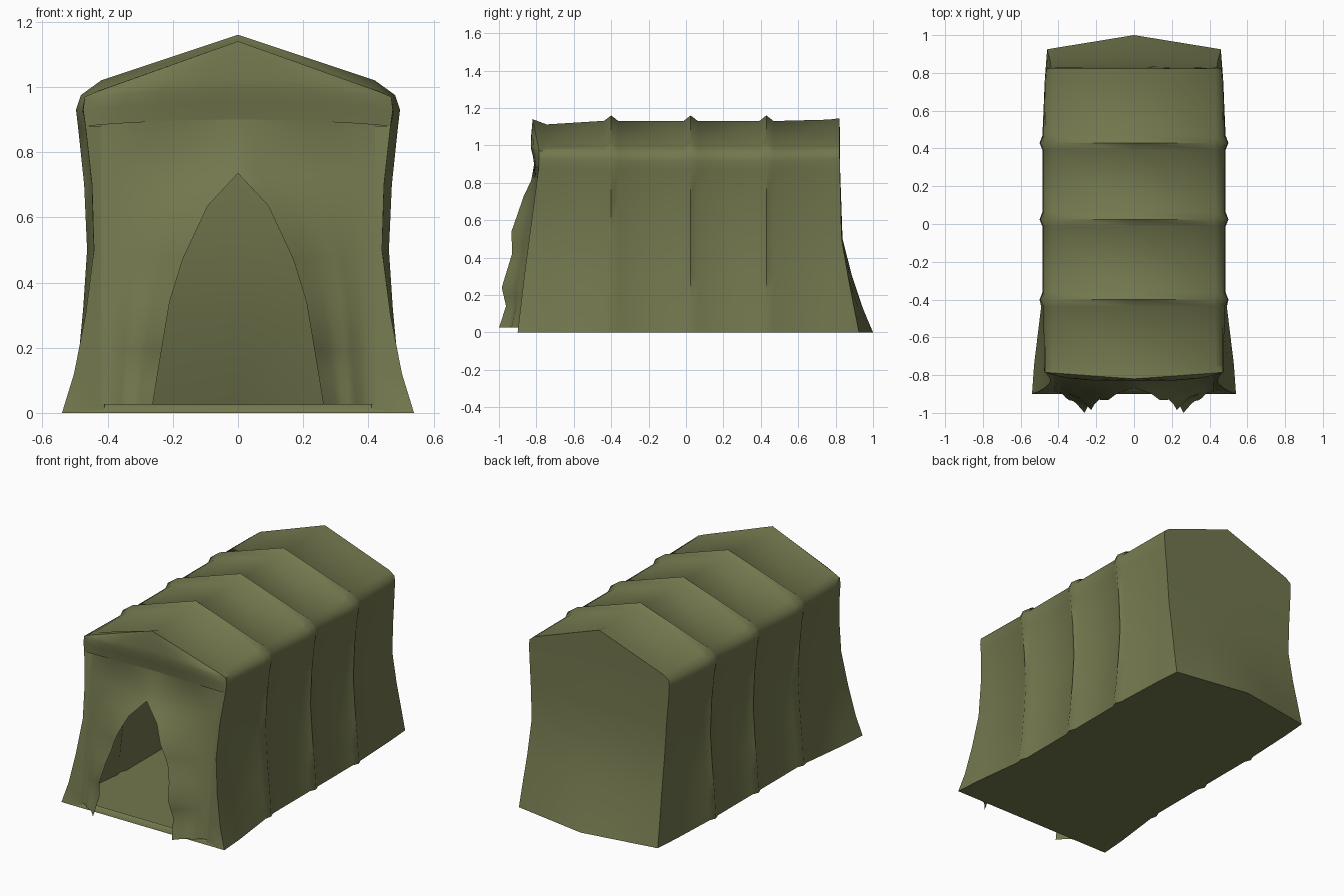
import bpy, bmesh

if "Cube" in bpy.data.objects:
    bpy.data.objects.remove(bpy.data.objects["Cube"])

olive = bpy.data.materials.new("olive_canvas")
olive.diffuse_color = (0.17, 0.185, 0.075, 1)
olive.use_nodes = True
olive.node_tree.nodes["Principled BSDF"].inputs["Base Color"].default_value = olive.diffuse_color


def lerp(table, v):
    """Piecewise linear lookup in a list of (key, value)."""
    if v <= table[0][0]:
        return table[0][1]
    for (a, p), (b, q) in zip(table, table[1:]):
        if v <= b:
            return p + (q - p) * (v - a) / (b - a)
    return table[-1][1]


def sheet(name, grids, angle=0.6):
    """Cloth sheet from one or more grids of points; row x column faces outward."""
    bm = bmesh.new()
    for rows in grids:
        vs = [[bm.verts.new(p) for p in r] for r in rows]
        for r, s in zip(vs, vs[1:]):
            for j in range(len(r) - 1):
                bm.faces.new((r[j], s[j], s[j + 1], r[j + 1]))
    bmesh.ops.remove_doubles(bm, verts=bm.verts, dist=0.0005)
    bmesh.ops.dissolve_degenerate(bm, edges=bm.edges, dist=0.0001)
    me = bpy.data.meshes.new(name)
    bm.to_mesh(me)
    bm.free()
    ob = bpy.data.objects.new(name, me)
    bpy.context.collection.objects.link(ob)
    me.materials.append(olive)
    bpy.ops.object.select_all(action='DESELECT')
    ob.select_set(True)
    bpy.context.view_layer.objects.active = ob
    bpy.ops.object.shade_smooth_by_angle(angle=angle)
    return ob


# Half profiles (x, z) from the ground to the ridge
MID = [(.485, 0), (.472, .12), (.455, .3), (.445, .5), (.45, .7), (.468, .87), (.48, .92), (.472, .96), (.43, .99), (0, 1.13)]
RIB = [(.5, 0), (.492, .14), (.475, .32), (.463, .5), (.472, .7), (.49, .87), (.497, .93), (.482, .975), (.42, 1.02), (0, 1.16)]
FRONT = [(.54, 0), (.503, .12), (.468, .3), (.442, .5), (.448, .7), (.468, .88), (.475, .93), (.47, .97), (.43, .987), (0, 1.14)]
BACK = [(.46, 0), (.455, .12), (.445, .3), (.44, .5), (.45, .7), (.462, .87), (.465, .93), (.462, .965), (.43, .99), (0, 1.145)]

# Lean of the end walls (z, y)
FRONT_Y = [(0, -.9), (.3, -.865), (.6, -.825), (.9, -.785), (.97, -.785), (1.14, -.82)]
BACK_Y = [(0, .925), (.15, .895), (.36, .855), (.5, .832), (.9, .822), (1.145, .822)]
BACK_BULGE = [(0, .075), (.2, .03), (.5, .005), (1, 0)]


def blend(a, b, t):
    return [(p[0] + (q[0] - p[0]) * t, p[1] + (q[1] - p[1]) * t) for p, q in zip(a, b)]


def section(half, y):
    """Mirror a half profile into a full arch; y is a number or function of z."""
    fy = y if callable(y) else (lambda z: y)
    return [(x, fy(z), z) for x, z in half] + [(-x, fy(z), z) for x, z in half[-2::-1]]


# Canopy: side walls and roof with three pole ridges
dip = blend(MID, FRONT, .8)
dip[-1] = (0, 1.112)
stations = [section(FRONT, lambda z: lerp(FRONT_Y, z)), section(dip, -.745)]
for y in (-.4, .025, .43):
    before = blend(MID, FRONT, .12) if y < -.3 else MID
    stations += [section(before, y - .038), section(RIB, y), section(MID, y + .038)]
stations += [section(blend(MID, BACK, .5), .76), section(BACK, lambda z: lerp(BACK_Y, z))]
sheet("canopy", [stations], .95)

# Back wall, bulging at the ground
back_rows = []
for x, z in BACK:
    y, b = lerp(BACK_Y, z), lerp(BACK_BULGE, z)
    back_rows.append([(x * k, y + b * (1 - abs(k)), z) for k in (-1, -.5, 0, .5, 1)])
sheet("back_wall", [back_rows])

# Floor, following the bottom edge of the canopy
floor_rows = [[(-s[0][0], s[0][1], 0), (0, s[0][1], 0), s[0]] for s in stations]
floor_rows[-1][1] = (0, 1, 0)
sheet("floor", [floor_rows])

# Front frame: jambs either side of the doorway and a sill
jambs = []
for s in (1, -1):
    rows = []
    for x, z in FRONT[:6]:
        y = lerp(FRONT_Y, z)
        r = [(s * x, y, z), (s * .41, y + .012, z)]
        rows.append(r if s > 0 else r[::-1])
    jambs.append(rows)
sill = [[(.54, -.9, 0), (-.54, -.9, 0)], [(.45, -.87, .025), (-.45, -.87, .025)]]
sheet("front_frame", jambs + [sill])

# Front gable, leaning slightly out over the doorway
gable = []
for hw, z, yc, zc in ((.468, .88, -.812, .9), (.475, .93, -.82, .95), (.47, .97, -.83, .99),
                      (.43, .987, -.83, 1.03), (0, 1.14, -.82, 1.14)):
    y = lerp(FRONT_Y, z)
    gable.append([(hw * k, yc + (y - yc) * k ** 4, zc + (z - zc) * k * k)
                  for k in (1, .9, .75, .5, .25, 0, -.25, -.5, -.75, -.9, -1)])
sheet("front_gable", [gable], .9)

# Door curtain: two flaps parted under a pointed opening, edges curling forward
OPENING = [(.025, .262), (.16, .24), (.34, .21), (.47, .17), (.635, .093), (.735, 0)]
EDGE_Y = [(.025, -1), (.14, -.962), (.24, -.985), (.42, -.93), (.54, -.933), (.735, -.865), (.81, -.828), (.9, -.812)]
LEVELS = (.025, .08, .14, .19, .24, .34, .42, .47, .54, .635, .69, .735, .81, .9)
flaps = []
for s in (1, -1):
    rows = []
    for z in LEVELS:
        x0, ye = lerp(OPENING, z), lerp(EDGE_Y, z)
        yo = lerp(FRONT_Y, z) + .008
        row = []
        for i in range(9):
            u = i / 8
            fold = (1 - u) ** 1.8 + (.12 if i in (4, 5) else 0) * max(0, 1 - z / .7)
            if z > .85:
                fold = 1 - u ** 4
            row.append((s * (.42 + (x0 - .42) * (1 - u)), yo + (ye - yo) * fold, z))
        rows.append(row[::-1] if s > 0 else row)
    flaps.append(rows)
sheet("door_curtain", flaps, .8)
